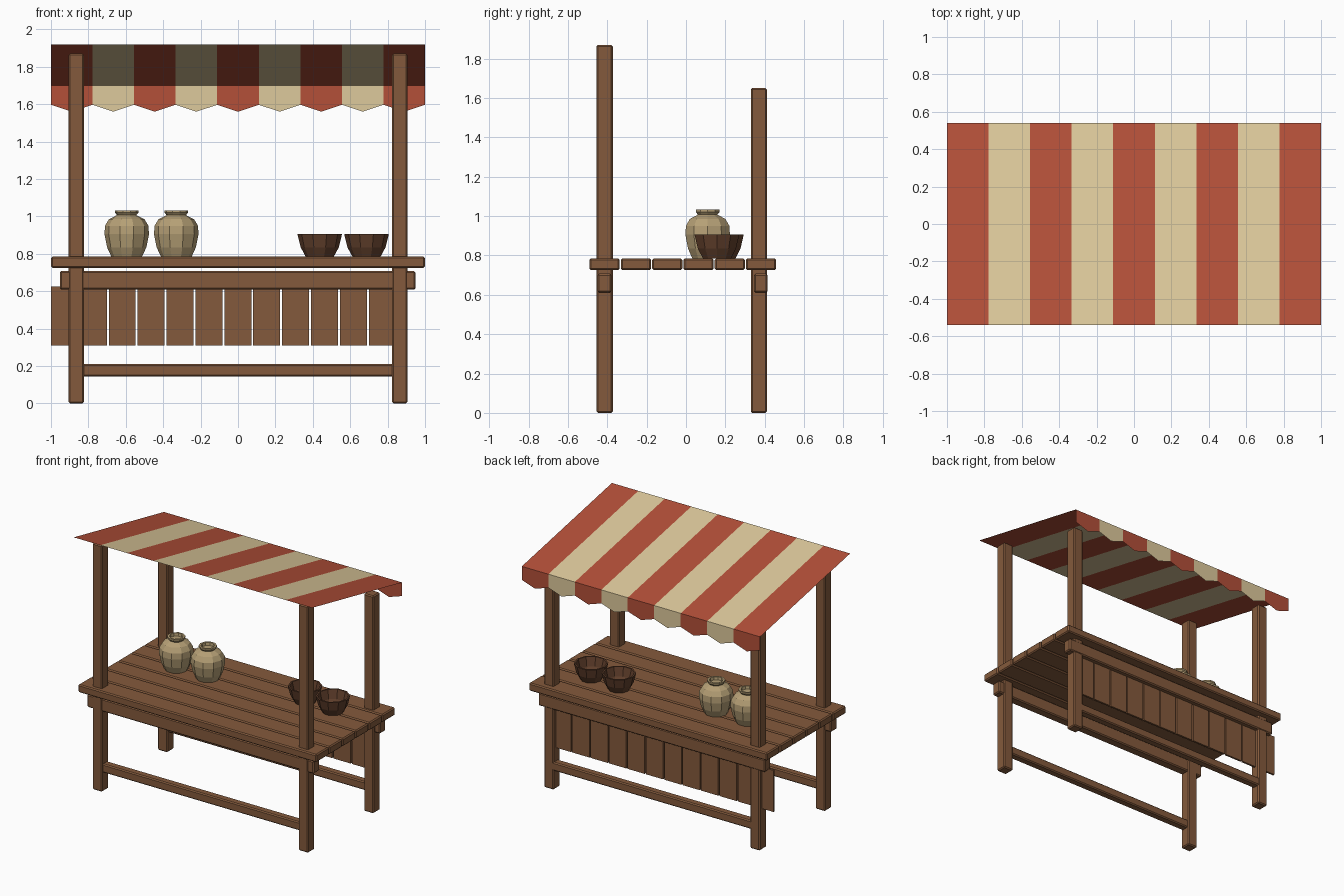
import bpy, bmesh, math

if "Cube" in bpy.data.objects:
    bpy.data.objects.remove(bpy.data.objects["Cube"], do_unlink=True)


def material(name, rgb):
    """Flat material from 0-255 display values, converted to linear."""
    lin = [((c / 255 + 0.055) / 1.055) ** 2.4 for c in rgb] + [1]
    m = bpy.data.materials.new(name)
    m.use_nodes = True
    m.diffuse_color = lin
    bsdf = next(n for n in m.node_tree.nodes if n.type == 'BSDF_PRINCIPLED')
    bsdf.inputs["Base Color"].default_value = lin
    return m


WOOD = material("brown wood", (132, 90, 60))
DARK = material("dark wood", (98, 64, 44))
CLAY = material("pale clay", (182, 160, 118))
RED = material("awning red", (180, 80, 57))
CREAM = material("awning cream", (222, 202, 156))


def finish(name, bm, mats):
    mesh = bpy.data.meshes.new(name)
    bm.to_mesh(mesh)
    bm.free()
    for m in mats:
        mesh.materials.append(m)
    obj = bpy.data.objects.new(name, mesh)
    bpy.context.collection.objects.link(obj)
    return obj


def beam(name, xs, ys, zs, chamfer=0.008):
    """Chamfered box spanning the given ranges."""
    bm = bmesh.new()
    bmesh.ops.create_cube(bm, size=1)
    for v in bm.verts:
        v.co = [(a + b) / 2 + c * (b - a) for c, (a, b) in zip(v.co, (xs, ys, zs))]
    obj = finish(name, bm, [WOOD])
    if chamfer:
        mod = obj.modifiers.new("chamfer", 'BEVEL')
        mod.width = chamfer
        mod.segments = 1
    return obj


def lathe(name, profile, sides, x, y, mat):
    """Faceted vessel turned from (radius, height) points."""
    bm = bmesh.new()
    rings = [[bm.verts.new((r * math.cos(math.tau * i / sides),
                            r * math.sin(math.tau * i / sides), z))
              for i in range(sides)] for r, z in profile]
    for low, high in zip(rings, rings[1:]):
        for i in range(sides):
            j = (i + 1) % sides
            bm.faces.new((low[i], low[j], high[j], high[i]))
    bm.faces.new(rings[0][::-1])
    bm.faces.new(rings[-1])
    obj = finish(name, bm, [mat])
    obj.location = (x, y, TOP)
    return obj


TOP = 0.785
FRONT, BACK, POST_X, HALF = -0.413, 0.37, 0.865, 0.041

# Posts
for side, sx in (("left", 1), ("right", -1)):
    for place, y, height in (("front", FRONT, 1.87), ("back", BACK, 1.65)):
        beam(f"{place}_{side}_post", (sx * POST_X - HALF, sx * POST_X + HALF),
             (y - HALF, y + HALF), (0, height))

# Aprons under the counter and low rails between the posts
for place, y0, y1 in (("front", -0.45, -0.378), ("back", 0.346, 0.415)):
    beam(f"{place}_apron", (-0.953, 0.95), (y0, y1), (0.61, 0.707))
    mid = (y0 + y1) / 2
    beam(f"{place}_rail", (-0.84, 0.84), (mid - 0.03, mid + 0.03), (0.145, 0.21))

# Counter planks
for i in range(6):
    y = -0.49 + i * 0.159
    beam(f"counter_plank_{i + 1}", (-1, 1), (y, y + 0.153), (0.725, TOP))

# Hanging boards along the back
for i in range(12):
    x = -1 + i * 0.1545
    beam(f"back_board_{i + 1}", (x, x + 0.144), (0.365, 0.38), (0.31, 0.625), 0)

# Striped awning: one sloped sheet with a pointed valance at the back edge
STRIPES, DEPTH = 9, 0.54
HIGH, EAVE, NOTCH, TIP = 1.92, 1.70, 1.597, 1.56
bm = bmesh.new()
for i in range(STRIPES):
    x0, x1 = (-1 + 2 * k / STRIPES for k in (i, i + 1))
    a, b, c, d, e, f, g = [bm.verts.new(p) for p in (
        (x0, -DEPTH, HIGH), (x1, -DEPTH, HIGH), (x1, DEPTH, EAVE), (x0, DEPTH, EAVE),
        (x0, DEPTH, NOTCH), ((x0 + x1) / 2, DEPTH, TIP), (x1, DEPTH, NOTCH))]
    for face in (bm.faces.new((a, b, c, d)), bm.faces.new((d, c, g, f, e))):
        face.material_index = i % 2
bmesh.ops.remove_doubles(bm, verts=bm.verts, dist=0.0001)
finish("awning", bm, [RED, CREAM])

# Clay jars
JAR = [(0.082, 0), (0.105, 0.05), (0.119, 0.12), (0.116, 0.165), (0.095, 0.2),
       (0.052, 0.222), (0.063, 0.235), (0.063, 0.247), (0.048, 0.247), (0.045, 0.225)]
for i, x in enumerate((-0.595, -0.33)):
    lathe(f"jar_{i + 1}", JAR, 10, x, 0.11, CLAY)

# Wooden bowls
BOWL = [(0.075, 0), (0.102, 0.05), (0.119, 0.12), (0.107, 0.12), (0.09, 0.052), (0.065, 0.015)]
for i, (x, y) in enumerate(((0.437, 0.18), (0.687, 0.157))):
    lathe(f"bowl_{i + 1}", BOWL, 10, x, y, DARK)
